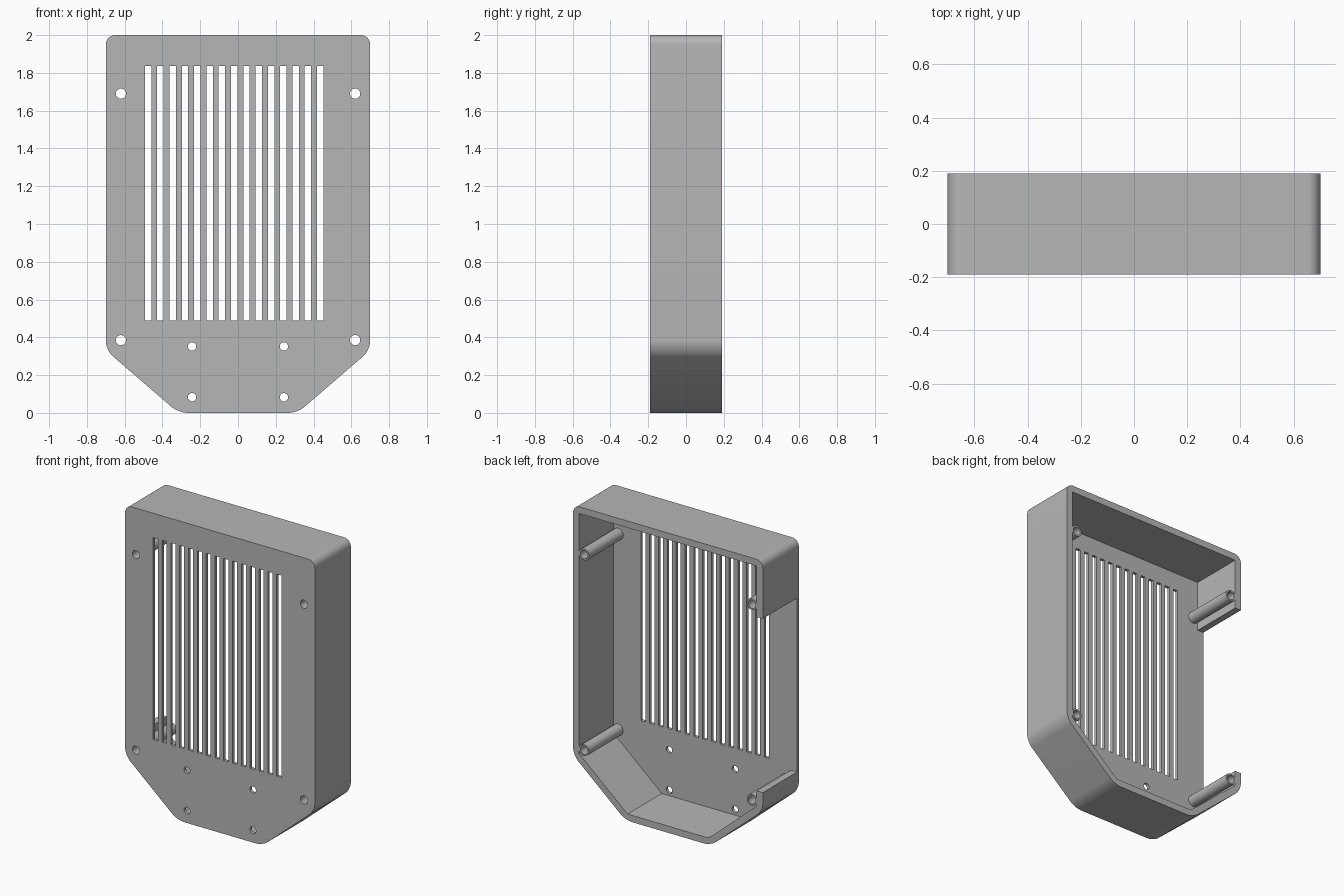
import bpy, bmesh, math
from mathutils import Matrix, Vector

if "Cube" in bpy.data.objects:
    bpy.data.objects.remove(bpy.data.objects["Cube"], do_unlink=True)

FRONT, BACK = -0.19, 0.19
PLATE = 0.02          # front plate thickness
WALL = 0.045
POST_X, POST_Z = 0.62, (0.385, 1.69)

grey = bpy.data.materials.new("grey_plastic")
grey.use_nodes = True
grey.diffuse_color = (0.47, 0.47, 0.47, 1)
grey.node_tree.nodes["Principled BSDF"].inputs["Base Color"].default_value = grey.diffuse_color


def make_object(name, bm):
    bmesh.ops.recalc_face_normals(bm, faces=bm.faces)
    mesh = bpy.data.meshes.new(name)
    bm.to_mesh(mesh)
    bm.free()
    mesh.materials.append(grey)
    obj = bpy.data.objects.new(name, mesh)
    bpy.context.collection.objects.link(obj)
    return obj


def prism(half_profile, y0, y1, radius=0.0):
    """Mirror a half outline in x and extrude it along y, rounding its corners."""
    bm = bmesh.new()
    outline = half_profile + [(-x, z) for x, z in reversed(half_profile)]
    face = bm.faces.new([bm.verts.new((x, y0, z)) for x, z in outline])
    geom = bmesh.ops.extrude_face_region(bm, geom=[face])["geom"]
    verts = [v for v in geom if isinstance(v, bmesh.types.BMVert)]
    bmesh.ops.translate(bm, vec=(0, y1 - y0, 0), verts=verts)
    if radius:
        edges = [e for e in bm.edges if abs(e.verts[0].co.y - e.verts[1].co.y) > 0.01]
        bmesh.ops.bevel(bm, geom=edges, offset=radius, offset_type='OFFSET',
                        segments=10, profile=0.5, affect='EDGES')
    return bm


def add_box(bm, low, high):
    low, high = Vector(low), Vector(high)
    size = Matrix.Diagonal((*(high - low), 1))
    bmesh.ops.create_cube(bm, size=1, matrix=Matrix.Translation((low + high) / 2) @ size)


def add_rod(bm, x, z, radius, y0, y1):
    turn = Matrix.Rotation(math.pi / 2, 4, 'X')
    bmesh.ops.create_cone(bm, cap_ends=True, segments=32, radius1=radius, radius2=radius,
                          depth=y1 - y0, matrix=Matrix.Translation((x, (y0 + y1) / 2, z)) @ turn)


def combine(target, name, bm, operation):
    """Apply a boolean with a temporary helper, then delete the helper."""
    helper = make_object(name, bm)
    helper.hide_render = True
    mod = target.modifiers.new(name, 'BOOLEAN')
    mod.operation, mod.solver, mod.object = operation, 'EXACT', helper
    bpy.context.view_layer.objects.active = target
    bpy.ops.object.modifier_apply(modifier=mod.name)
    bpy.data.objects.remove(helper, do_unlink=True)


# Outer body and its open-backed cavity
case = make_object("enclosure", prism(
    [(0.315, 0), (0.70, 0.332), (0.70, 2.0)], FRONT, BACK, radius=0.05))
combine(case, "cavity", prism(
    [(0.298, WALL), (0.70 - WALL, 0.353), (0.70 - WALL, 2.0 - WALL)],
    FRONT + PLATE, BACK + 0.1), 'DIFFERENCE')

# Opening in one side wall
bm = bmesh.new()
add_box(bm, (-0.8, FRONT + PLATE, 0.455), (-0.64, BACK + 0.1, 1.615))
combine(case, "side_opening", bm, 'DIFFERENCE')

# Screw posts
bm = bmesh.new()
for x in (-POST_X, POST_X):
    for z in POST_Z:
        add_rod(bm, x, z, 0.038, FRONT + PLATE / 2, BACK)
combine(case, "screw_posts", bm, 'UNION')

# Vent slots, post bores and small mounting holes
bm = bmesh.new()
for i in range(15):
    x = -0.476 + 0.0651 * i
    add_box(bm, (x - 0.017, FRONT - 0.1, 0.49), (x + 0.017, FRONT + 0.1, 1.837))
for side in (-1, 1):
    for z in POST_Z:
        add_rod(bm, side * POST_X, z, 0.027, FRONT - 0.1, BACK + 0.1)
    for z in (0.083, 0.352):
        add_rod(bm, side * 0.243, z, 0.022, FRONT - 0.1, FRONT + 0.1)
combine(case, "slots_and_holes", bm, 'DIFFERENCE')

# Smooth rounded corners, keep hard edges
bpy.ops.object.select_all(action='DESELECT')
case.select_set(True)
bpy.context.view_layer.objects.active = case
bpy.ops.object.shade_smooth_by_angle(angle=math.radians(30))
